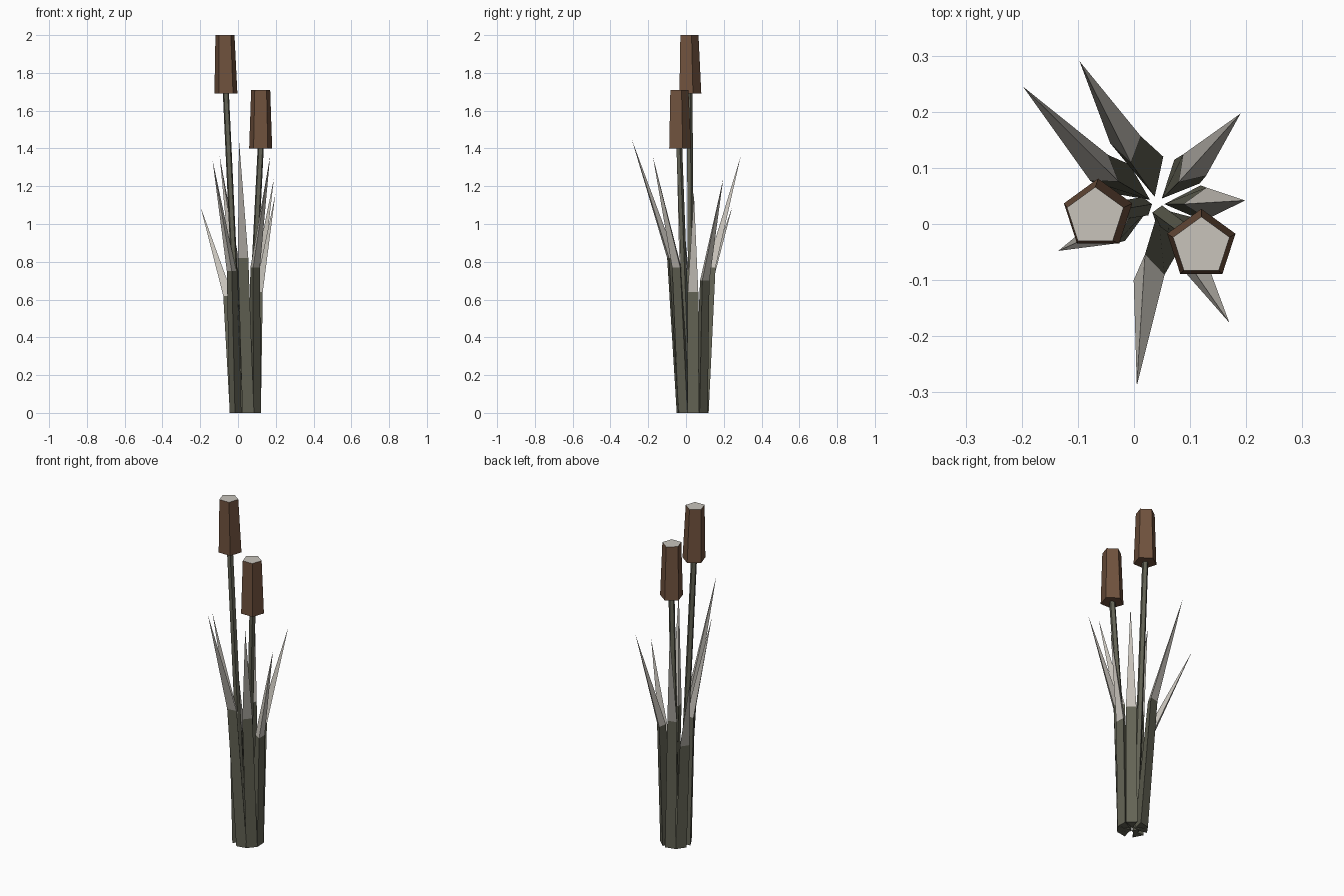
import bpy, bmesh
from math import radians, pi
from mathutils import Vector, Matrix

cube = bpy.data.objects.get("Cube")
if cube:
    bpy.data.objects.remove(cube)


def material(name, rgb):
    m = bpy.data.materials.new(name)
    m.use_nodes = True
    m.diffuse_color = (*rgb, 1)
    m.node_tree.nodes["Principled BSDF"].inputs["Base Color"].default_value = (*rgb, 1)
    return m


GREEN = material("dull_green", (0.125, 0.125, 0.09))
PALE = material("pale_grey", (0.58, 0.55, 0.50))
BROWN = material("seed_brown", (0.16, 0.083, 0.047))


def loft(name, rings, mats, tip=None):
    """Flat-shaded skin through rings; the last material goes on the tip or top."""
    bm = bmesh.new()
    loops = [[bm.verts.new(p) for p in ring] for ring in rings]
    n = len(loops[0])
    bm.faces.new(loops[0])
    for low, high in zip(loops, loops[1:]):
        for i in range(n):
            j = (i + 1) % n
            bm.faces.new((low[i], low[j], high[j], high[i]))
    top = loops[-1]
    if tip is None:
        ends = [bm.faces.new(top)]
    else:
        point = bm.verts.new(tip)
        ends = [bm.faces.new((top[i], top[(i + 1) % n], point)) for i in range(n)]
    for f in ends:
        f.material_index = len(mats) - 1
    bmesh.ops.recalc_face_normals(bm, faces=bm.faces)
    mesh = bpy.data.meshes.new(name)
    bm.to_mesh(mesh)
    bm.free()
    for m in mats:
        mesh.materials.append(m)
    obj = bpy.data.objects.new(name, mesh)
    bpy.context.collection.objects.link(obj)
    return obj


def direction(angle):
    return Matrix.Rotation(angle, 3, 'Z') @ Vector((1, 0, 0))


def pentagon(centre, radius):
    return [Vector(centre) + radius * direction(pi / 2 + k * 2 * pi / 5) for k in range(5)]


def wedge(mid, angle, half_width, depth):
    """Triangle with a flat outer edge and a ridge pointing to the clump centre."""
    out = direction(angle)
    side = Vector((-out.y, out.x, 0))
    # the inner ridge sits slightly lower than the outer edge when depth is small
    return [mid + side * half_width, mid - side * half_width, mid - out * depth]


# Leaves: outward angle, shoulder position, tip position
CENTRE = Vector((0.04, 0.035, 0))
leaves = {
    "front": (-80, (0.027, -0.095, 0.82), (0.005, -0.288, 1.45)),
    "front_left": (-40, (0.098, -0.052, 0.77), (0.17, -0.176, 1.36)),
    "left": (2, (0.13, 0.037, 0.64), (0.198, 0.042, 1.16)),
    "back_left": (47, (0.108, 0.105, 0.70), (0.19, 0.197, 1.24)),
    "back": (103, (-0.015, 0.15, 0.77), (-0.097, 0.29, 1.36)),
    "back_right": (145, (-0.062, 0.10, 0.62), (-0.198, 0.245, 1.09)),
    "right": (208, (-0.046, -0.01, 0.75), (-0.135, -0.048, 1.34)),
}
for name, (degrees, shoulder, tip) in leaves.items():
    a = radians(degrees)
    base = CENTRE + direction(a) * 0.08
    loft(name + "_leaf",
         [wedge(base, a, 0.031, 0.066), wedge(Vector(shoulder), a, 0.028, 0.042)],
         [GREEN, PALE], Vector(tip))

# Cattails: stem foot, seed head bottom, seed head top
cattails = {
    "tall": ((0.015, 0.03, 0), (-0.064, 0.017, 1.69), (-0.069, 0.013, 2.0)),
    "short": ((0.05, 0.015, 0), (0.12, -0.037, 1.40), (0.12, -0.04, 1.71)),
}
for name, (foot, low, high) in cattails.items():
    loft(name + "_stem", [pentagon(foot, 0.018), pentagon(low, 0.017)], [GREEN])
    loft(name + "_seed_head", [pentagon(low, 0.064), pentagon(high, 0.053)], [BROWN, PALE])
